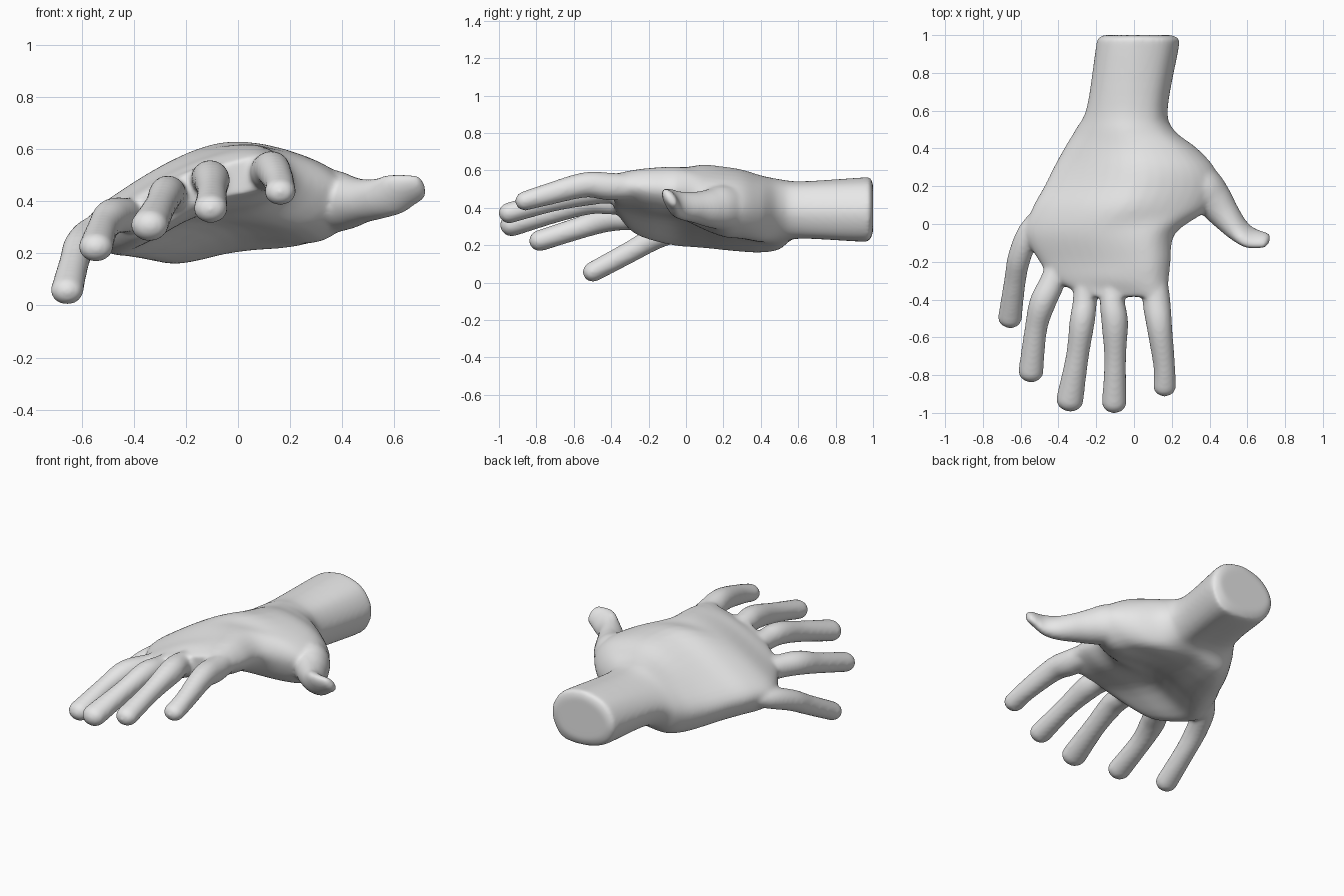
import bpy, bmesh, math
from mathutils import Vector

if "Cube" in bpy.data.objects:
    bpy.data.objects.remove(bpy.data.objects["Cube"])


def spline(pts, steps, closed=False):
    """Catmull-Rom interpolation of equal-length tuples."""
    n = len(pts)
    out = []
    for i in range(n if closed else n - 1):
        if closed:
            p = [pts[(i + k) % n] for k in (-1, 0, 1, 2)]
        else:
            p = [pts[min(max(i + k, 0), n - 1)] for k in (-1, 0, 1, 2)]
        for s in range(steps):
            t = s / steps
            out.append(tuple(
                0.5 * (2 * b + (c - a) * t + (2 * a - 5 * b + 4 * c - d) * t * t
                       + (3 * b - a - 3 * c + d) * t ** 3)
                for a, b, c, d in zip(*p)))
    if not closed:
        out.append(tuple(pts[-1]))
    return out


def loft(bm, rings):
    """Skin a list of rings and cap both ends."""
    rows = [[bm.verts.new(co) for co in ring] for ring in rings]
    n = len(rows[0])
    faces = [bm.faces.new((a[i], a[(i + 1) % n], b[(i + 1) % n], b[i]))
             for a, b in zip(rows, rows[1:]) for i in range(n)]
    faces += [bm.faces.new(rows[0]), bm.faces.new(rows[-1])]
    bmesh.ops.recalc_face_normals(bm, faces=faces)


def digit(bm, path, roll=0.0):
    """Round-tipped tube through (x, y, z, half width, half height)."""
    pts = spline(path, 6)
    count = len(pts)
    last = Vector(pts[-1][:3])
    end = (last - Vector(pts[-2][:3])).normalized()
    a, b = pts[-1][3:]
    for k in range(1, 7):
        ang = math.radians(14 * k)
        tip = last + end * math.sin(ang) * min(a, b)
        pts.append((*tip, a * math.cos(ang), b * math.cos(ang)))
    rings = []
    for i, p in enumerate(pts):
        tan = (Vector(pts[min(i + 1, len(pts) - 1)][:3])
               - Vector(pts[max(i - 1, 0)][:3])).normalized()
        side = tan.cross(Vector((0, 0, 1))).normalized()
        up = side.cross(tan)
        r = roll * min(i / count, 1)
        side, up = (side * math.cos(r) - up * math.sin(r),
                    up * math.cos(r) + side * math.sin(r))
        rings.append([Vector(p[:3]) + side * p[3] * math.cos(t) + up * p[4] * math.sin(t)
                      for t in (2 * math.pi * k / 20 for k in range(20))])
    loft(bm, rings)


bm = bmesh.new()

# Wrist and palm: y, left x, right x, top z (left, mid, right), bottom z (same)
stations = [
    (1.00, -.165, .205, .485, .53, .485, .31, .265, .29),
    (0.985, -.185, .228, .51, .557, .51, .285, .24, .26),
    (0.95, -.20, .24, .515, .562, .515, .27, .222, .24),
    (0.62, -.25, .18, .48, .54, .51, .27, .24, .25),
    (0.50, -.31, .21, .455, .55, .515, .185, .20, .25),
    (0.40, -.37, .335, .45, .57, .525, .163, .21, .235),
    (0.30, -.425, .425, .45, .60, .545, .165, .235, .245),
    (0.20, -.475, .455, .455, .617, .55, .173, .265, .25),
    (0.08, -.54, .395, .46, .625, .57, .185, .305, .295),
    (-.05, -.578, .22, .435, .585, .612, .195, .325, .365),
    (-.20, -.50, .195, .44, .565, .61, .23, .345, .40),
    (-.30, -.42, .185, .46, .56, .597, .28, .37, .43),
    (-.385, -.24, .178, .52, .55, .58, .39, .42, .45),
]
rings = []
for y, xl, xr, tl, tm, tr, bl, bc, br in spline(stations, 5):
    xs = [xl + (xr - xl) * u for u in (0, .15, .5, .85, 1)]
    outline = [(xs[0], (tl + bl) / 2), (xs[1], tl), (xs[2], tm), (xs[3], tr),
               (xs[4], (tr + br) / 2), (xs[3], br), (xs[2], bc), (xs[1], bl)]
    rings.append([(x, y, z) for x, z in spline(outline, 5, closed=True)])
loft(bm, rings)

# Five fingers: x, y, z, radius
fingers = [
    [(.10, -.18, .51, .06), (.118, -.40, .513, .074), (.134, -.54, .522, .068),
     (.16, -.75, .468, .058), (.162, -.862, .436, .061)],
    [(-.11, -.18, .46, .06), (-.115, -.40, .487, .066), (-.102, -.52, .483, .071),
     (-.10, -.72, .435, .058), (-.105, -.946, .372, .066)],
    [(-.25, -.16, .41, .06), (-.26, -.40, .427, .064), (-.275, -.52, .43, .067),
     (-.30, -.70, .38, .061), (-.34, -.932, .308, .073)],
    [(-.36, -.10, .34, .055), (-.43, -.30, .347, .067), (-.485, -.42, .34, .07),
     (-.52, -.56, .295, .06), (-.546, -.782, .224, .067)],
    [(-.46, .10, .31, .03), (-.548, -.03, .285, .06), (-.605, -.17, .235, .062),
     (-.63, -.30, .163, .058), (-.657, -.498, .057, .064)],
]
for path in fingers:
    tip = (*path[-1], path[-1][3] * .85)
    digit(bm, [(*p, p[3]) for p in path[:-1]] + [tip])

# Thumb: flattened, curling outwards and rolled over
digit(bm, [(.10, .38, .37, .06, .07), (.26, .29, .395, .10, .115),
           (.36, .20, .40, .11, .122), (.42, .13, .397, .10, .105),
           (.48, .05, .402, .082, .085),
           (.55, -.03, .412, .06, .08), (.615, -.074, .432, .042, .084),
           (.69, -.086, .452, .03, .06)], roll=0.65)

mesh = bpy.data.meshes.new("hand")
bm.to_mesh(mesh)
bm.free()
hand = bpy.data.objects.new("hand", mesh)
bpy.context.collection.objects.link(hand)

# Plain grey
grey = bpy.data.materials.new("light grey")
grey.diffuse_color = (0.8, 0.8, 0.8, 1)
grey.use_nodes = True
grey.node_tree.nodes["Principled BSDF"].inputs["Base Color"].default_value = grey.diffuse_color
mesh.materials.append(grey)
for poly in mesh.polygons:
    poly.use_smooth = True

# Fuse the parts into one soft skin
fuse = hand.modifiers.new("fuse", 'REMESH')
fuse.mode = 'VOXEL'
fuse.voxel_size = 0.011
fuse.use_smooth_shade = True
soften = hand.modifiers.new("soften", 'SMOOTH')
soften.factor = 0.5
soften.iterations = 12
